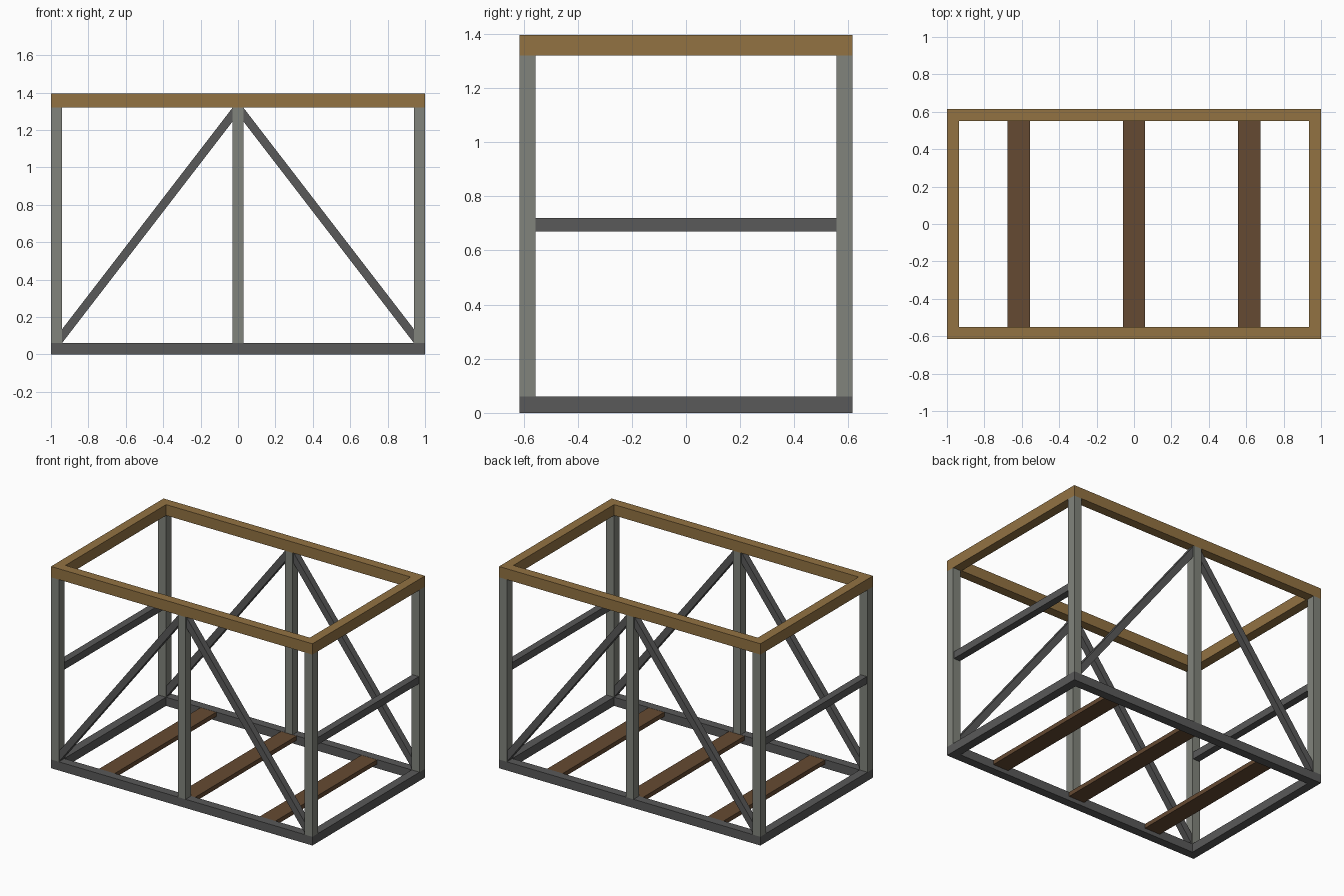
import bpy
import bmesh
import math
from mathutils import Matrix, Vector

if "Cube" in bpy.data.objects:
    bpy.data.objects.remove(bpy.data.objects["Cube"])


def material(name, rgb):
    m = bpy.data.materials.new(name)
    m.diffuse_color = (*rgb, 1)
    m.use_nodes = True
    m.node_tree.nodes["Principled BSDF"].inputs["Base Color"].default_value = m.diffuse_color
    return m


STEEL = material("light_steel", (0.22, 0.23, 0.20))
DARK = material("dark_steel", (0.10, 0.10, 0.10))
WOOD = material("top_wood", (0.29, 0.17, 0.055))
SLAT = material("slat_wood", (0.13, 0.068, 0.032))


def bar(name, size, loc, mat, tilt=0.0):
    """Box of given size, tilted about the y axis."""
    bm = bmesh.new()
    bmesh.ops.create_cube(bm, size=1, matrix=Matrix.Diagonal((*size, 1)))
    me = bpy.data.meshes.new(name)
    bm.to_mesh(me)
    bm.free()
    me.materials.append(mat)
    ob = bpy.data.objects.new(name, me)
    ob.location = loc
    ob.rotation_euler = (0, tilt, 0)
    bpy.context.collection.objects.link(ob)
    return ob


X, Y, H = 1.0, 0.615, 1.395      # half length, half width, height
T = 0.06                         # steel section
RW, RH = 0.065, 0.075            # wooden rail section
px, py = X - T / 2, Y - T / 2    # post centres
top = H - RH                     # underside of wooden rails

for sy, side in ((-1, "front"), (1, "back")):
    # long rails
    bar(f"{side}_base_rail", (2 * X, T, T), (0, sy * py, T / 2), DARK)
    bar(f"{side}_top_rail", (2 * X, RW, RH), (0, sy * (Y - RW / 2), H - RH / 2), WOOD)
    # upright posts
    for x, pos in ((-px, "left"), (0, "middle"), (px, "right")):
        bar(f"{side}_{pos}_post", (T, T, top - T), (x, sy * py, (top + T) / 2), STEEL)
    # diagonal braces, foot of the corner post to head of the middle post
    for sx, pos in ((-1, "left"), (1, "right")):
        a, b = Vector((sx * px, sy * py, T)), Vector((0, sy * py, top))
        d = b - a
        bar(f"{side}_{pos}_brace", (0.045, 0.045, d.length), (a + b) / 2, DARK,
            math.atan2(d.x, d.z))

for sx, side in ((-1, "left"), (1, "right")):
    # end rails
    bar(f"{side}_base_rail", (T, 2 * (Y - T), T), (sx * px, 0, T / 2), DARK)
    bar(f"{side}_top_rail", (RW, 2 * (Y - RW), RH), (sx * (X - RW / 2), 0, H - RH / 2), WOOD)
    bar(f"{side}_middle_rail", (0.05, 2 * (Y - T), 0.05), (sx * px, 0, 0.695), DARK)

# floor slats
for x, pos in ((-0.615, "left"), (0, "middle"), (0.615, "right")):
    bar(f"{pos}_floor_slat", (0.12, 2 * (Y - T), 0.03), (x, 0, 0.044), SLAT)
